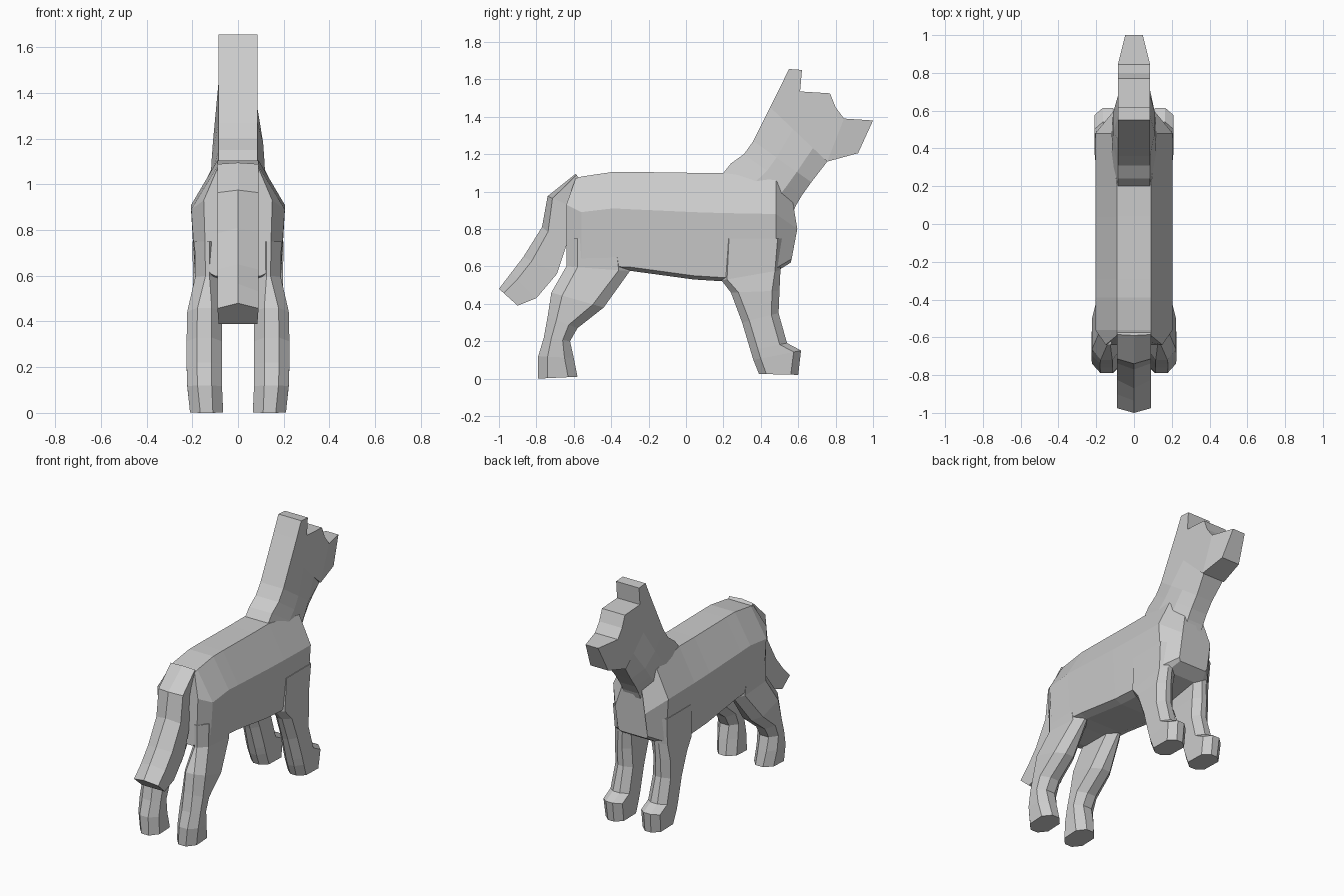
import bpy
import bmesh
from mathutils import Vector

default_cube = bpy.data.objects.get("Cube")
if default_cube:
    bpy.data.objects.remove(default_cube, do_unlink=True)

# Single plain colour
grey = bpy.data.materials.new("light_grey")
grey.use_nodes = True
colour = (0.6, 0.6, 0.6, 1)
grey.diffuse_color = colour
grey.node_tree.nodes["Principled BSDF"].inputs["Base Color"].default_value = colour


def finish(name, bm):
    """Turn a bmesh into a flat shaded object."""
    bmesh.ops.recalc_face_normals(bm, faces=bm.faces)
    mesh = bpy.data.meshes.new(name)
    bm.to_mesh(mesh)
    bm.free()
    mesh.materials.append(grey)
    obj = bpy.data.objects.new(name, mesh)
    bpy.context.collection.objects.link(obj)
    return obj


def loft(name, rings):
    """Skin a series of closed rings and cap both ends."""
    bm = bmesh.new()
    loops = [[bm.verts.new(point) for point in ring] for ring in rings]
    count = len(loops[0])
    for lower, upper in zip(loops, loops[1:]):
        for i in range(count):
            j = (i + 1) % count
            bm.faces.new((lower[i], lower[j], upper[j], upper[i]))
    bm.faces.new(loops[0])
    bm.faces.new(loops[-1])
    return finish(name, bm)


def symmetric(half):
    """Close a half ring by reflecting it across the centre plane."""
    return half + [(-x, y, z) for x, y, z in reversed(half) if x > 0]


def body_ring(y, top, middle, bottom):
    """Section of the trunk: each level is (half width, height)."""
    edge, height = bottom
    levels = (top, middle, (edge, height + 0.02), (edge - 0.05, height))
    return symmetric([(width, y, z) for width, z in levels])


# Trunk with chamfered rump and bulging chest
rump = symmetric([(0.09, -0.59, 1.07), (0.15, -0.64, 0.93),
                  (0.14, -0.64, 0.62), (0.10, -0.63, 0.6)])
chest = symmetric([(0.07, 0.57, 0.95), (0.11, 0.595, 0.8),
                   (0.11, 0.565, 0.64), (0.10, 0.56, 0.62)])
loft("trunk", [
    rump,
    body_ring(-0.56, (0.09, 1.08), (0.205, 0.89), (0.185, 0.58)),
    body_ring(-0.39, (0.09, 1.105), (0.205, 0.91), (0.185, 0.58)),
    body_ring(-0.29, (0.09, 1.105), (0.205, 0.905), (0.185, 0.575)),
    body_ring(0.04, (0.09, 1.1), (0.205, 0.89), (0.185, 0.53)),
    body_ring(0.2, (0.09, 1.1), (0.205, 0.885), (0.185, 0.52)),
    body_ring(0.48, (0.12, 1.06), (0.205, 0.88), (0.185, 0.57)),
    chest,
])


def neck_ring(back, front, wide, narrow):
    """Section of the neck, given as (y, z) ends on the centre plane."""
    nape, throat = Vector(back), Vector(front)
    places = ((0.085, 0), (wide, 0.4), (wide, 0.75), (narrow, 1))
    return symmetric([(x, *nape.lerp(throat, t)) for x, t in places])


loft("neck", [
    neck_ring((0.2, 1.1), (0.57, 0.88), 0.125, 0.06),
    neck_ring((0.24, 1.15), (0.585, 0.92), 0.118, 0.06),
    neck_ring((0.31, 1.2), (0.62, 0.98), 0.115, 0.06),
    neck_ring((0.36, 1.27), (0.67, 1.05), 0.11, 0.06),
    neck_ring((0.45, 1.45), (0.755, 1.16), 0.085, 0.075),
])

# Head: three side plates sharing edges, joined across the width
ear_back, ear_front = (0.5, 1.55), (0.61, 1.535)
brow, jaw = (0.845, 1.39), (0.755, 1.16)
plates = [
    [(0.45, 1.45), ear_back, ear_front, (0.77, 1.525), (0.8, 1.45), brow, jaw],
    [ear_back, (0.55, 1.655), (0.62, 1.65), ear_front],
    [jaw, brow, (1.0, 1.38), (0.92, 1.205)],
]


def head_width(y):
    return 0.085 - max(0, y - 0.845) * 0.25


head = bmesh.new()
for plate in plates:
    for side in (1, -1):
        head.faces.new([head.verts.new((side * head_width(y), y, z))
                        for y, z in plate])
bmesh.ops.remove_doubles(head, verts=head.verts, dist=0.0001)
bmesh.ops.bridge_loops(head, edges=[e for e in head.edges if e.is_boundary])
finish("head", head)


def tail_ring(ridge, under):
    """Section of the tail: a ridge behind and a flat underside."""
    outer, inner = Vector(ridge), Vector(under)
    shoulder = outer.lerp(inner, 0.25)
    return symmetric([(0, *outer), (0.09, *shoulder), (0.085, *inner)])


loft("tail", [
    tail_ring((-0.59, 1.095), (-0.57, 1.07)),
    tail_ring((-0.74, 0.975), (-0.635, 0.93)),
    tail_ring((-0.77, 0.81), (-0.64, 0.71)),
    tail_ring((-0.87, 0.65), (-0.69, 0.56)),
    tail_ring((-0.935, 0.565), (-0.8, 0.43)),
    tail_ring((-1.0, 0.48), (-0.9, 0.39)),
])


def leg_ring(back, front, inner, outer, cut):
    """Eight sided section of a leg between its back and front edges."""
    rear, fore = Vector(back), Vector(front)
    step = cut / (fore - rear).length
    bevel = 0.045
    corners = ((inner, step), (inner + bevel, 0), (outer - bevel, 0),
               (outer, step), (outer, 1 - step), (outer - bevel, 1),
               (inner + bevel, 1), (inner, 1 - step))
    return [(x, *rear.lerp(fore, t)) for x, t in corners]


def leg_pair(name, rings):
    leg = loft(name, [leg_ring(*ring) for ring in rings])
    leg.modifiers.new("other_side", "MIRROR").use_axis = (True, False, False)


# Hind legs, hip to paw
leg_pair("hind_legs", [
    ((-0.64, 0.75), (-0.32, 0.75), 0.08, 0.19, 0.06),
    ((-0.64, 0.6), (-0.3, 0.575), 0.08, 0.187, 0.06),
    ((-0.72, 0.46), (-0.44, 0.38), 0.07, 0.222, 0.06),
    ((-0.74, 0.33), (-0.58, 0.27), 0.07, 0.225, 0.05),
    ((-0.76, 0.22), (-0.62, 0.2), 0.07, 0.225, 0.04),
    ((-0.79, 0.12), (-0.6, 0.11), 0.07, 0.222, 0.05),
    ((-0.79, 0.0), (-0.58, 0.01), 0.065, 0.21, 0.05),
])

# Front legs, shoulder to paw
leg_pair("front_legs", [
    ((0.2, 0.75), (0.52, 0.75), 0.07, 0.2, 0.03),
    ((0.19, 0.525), (0.505, 0.58), 0.075, 0.195, 0.03),
    ((0.24, 0.46), (0.5, 0.47), 0.08, 0.205, 0.04),
    ((0.3, 0.3), (0.495, 0.35), 0.075, 0.205, 0.04),
    ((0.345, 0.15), (0.54, 0.19), 0.07, 0.21, 0.04),
    ((0.36, 0.1), (0.615, 0.15), 0.07, 0.21, 0.04),
    ((0.39, 0.025), (0.6, 0.02), 0.07, 0.205, 0.04),
])
